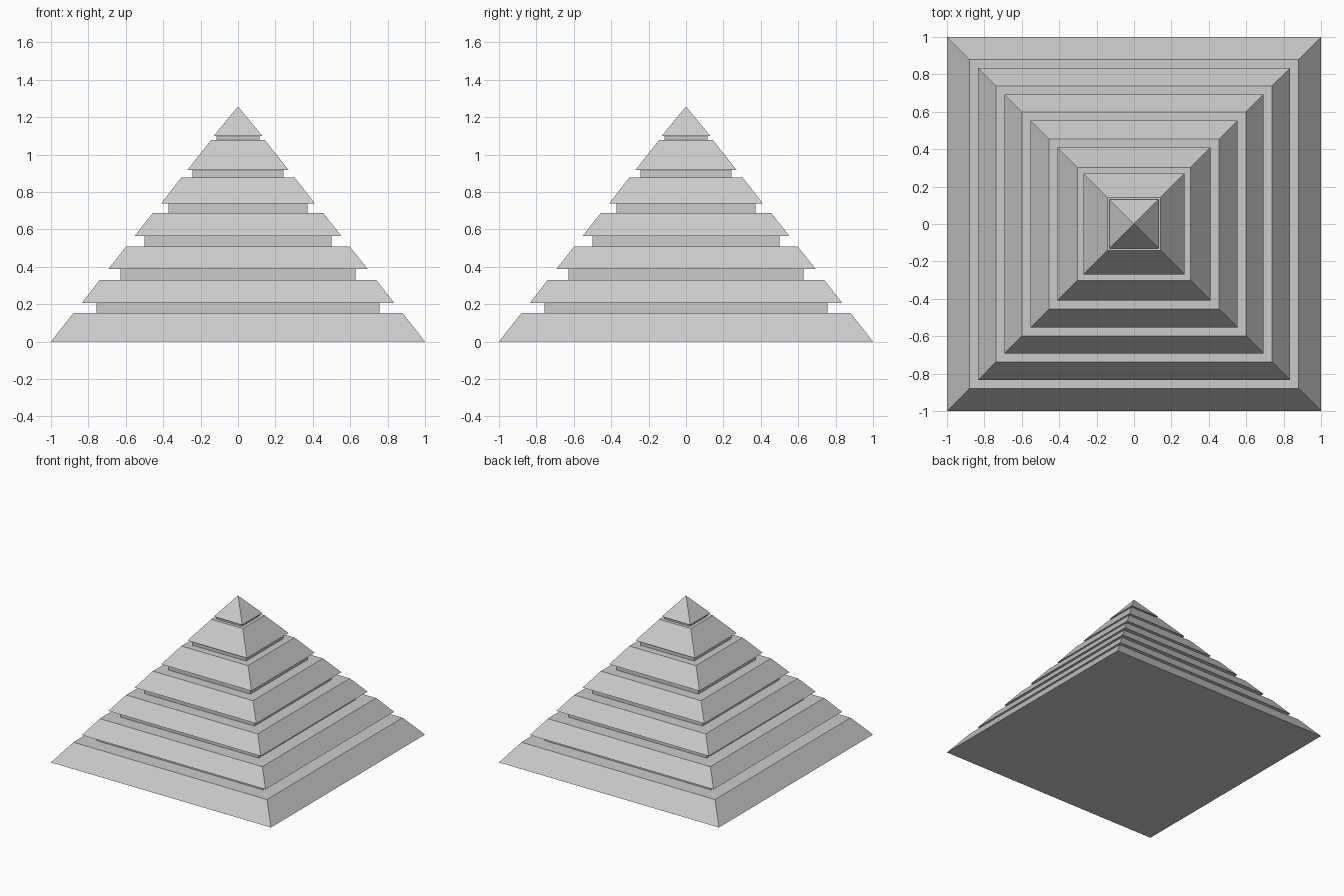
import bpy
import bmesh

if "Cube" in bpy.data.objects:
    bpy.data.objects.remove(bpy.data.objects["Cube"])


def frustum(name, z0, z1, r0, r1):
    """Square block from half-width r0 at z0 to half-width r1 at z1 (a point if r1 is 0)."""
    bm = bmesh.new()
    corners = [(-1, -1), (1, -1), (1, 1), (-1, 1)]
    base = [bm.verts.new((x * r0, y * r0, z0)) for x, y in corners]
    bm.faces.new(base[::-1])
    if r1:
        top = [bm.verts.new((x * r1, y * r1, z1)) for x, y in corners]
        bm.faces.new(top)
    else:
        apex = bm.verts.new((0, 0, z1))
    for i in range(4):
        j = (i + 1) % 4
        bm.faces.new([base[i], base[j], top[j], top[i]] if r1 else [base[i], base[j], apex])
    mesh = bpy.data.meshes.new(name)
    bm.to_mesh(mesh)
    bm.free()
    bpy.context.collection.objects.link(bpy.data.objects.new(name, mesh))


# Sloped tiers: bottom z, top z, bottom half-width, top half-width
tiers = [
    (0.0, 0.152, 1.0, 0.88),
    (0.206, 0.33, 0.835, 0.739),
    (0.388, 0.508, 0.693, 0.598),
    (0.564, 0.688, 0.553, 0.455),
    (0.739, 0.877, 0.41, 0.303),
    (0.918, 1.078, 0.27, 0.143),
    (1.099, 1.257, 0.13, 0.0),
]
# Half-widths of the recessed necks between tiers
necks = [0.757, 0.629, 0.5, 0.372, 0.244, 0.116]

for i, tier in enumerate(tiers):
    frustum("capstone" if i == 6 else f"tier_{i + 1}", *tier)

for i, r in enumerate(necks):
    frustum(f"neck_{i + 1}", tiers[i][1], tiers[i + 1][0], r, r)
